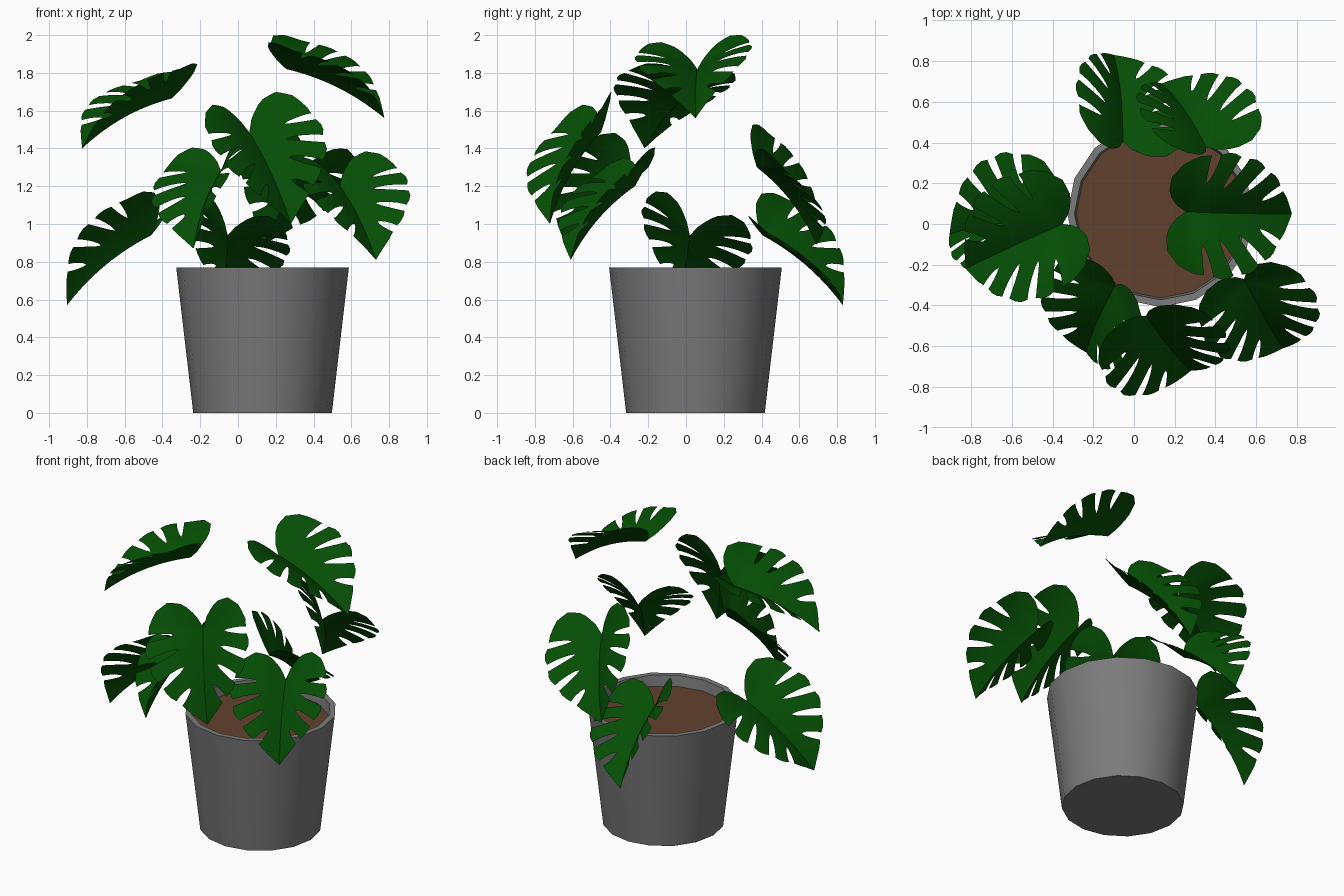
import bpy, bmesh, math
from mathutils import Vector, Matrix

if "Cube" in bpy.data.objects:
    bpy.data.objects.remove(bpy.data.objects["Cube"])


def material(name, rgb):
    m = bpy.data.materials.new(name)
    m.diffuse_color = (*rgb, 1)
    m.use_nodes = True
    m.node_tree.nodes["Principled BSDF"].inputs["Base Color"].default_value = m.diffuse_color
    return m


GREEN = material("leaf green", (0.0015, 0.076, 0.0015))
GREY = material("pot grey", (0.2, 0.2, 0.2))
BROWN = material("soil brown", (0.12, 0.053, 0.026))
CX, CY = 0.13, 0.05          # pot axis
SIDES = 16


def finish(bm, name, mat, angle):
    me = bpy.data.meshes.new(name)
    bm.to_mesh(me)
    bm.free()
    me.materials.append(mat)
    ob = bpy.data.objects.new(name, me)
    bpy.context.collection.objects.link(ob)
    bpy.ops.object.select_all(action='DESELECT')
    ob.select_set(True)
    bpy.context.view_layer.objects.active = ob
    bpy.ops.object.shade_smooth_by_angle(angle=math.radians(angle))
    return ob


def revolve(name, profile, mat):
    """Lathe a radius/height profile around the pot axis; ends are capped."""
    bm = bmesh.new()
    rings = []
    for r, z in profile:
        rings.append([bm.verts.new((CX + r * math.cos(k * math.tau / SIDES),
                                    CY + r * math.sin(k * math.tau / SIDES), z))
                      for k in range(SIDES)])
    for a, b in zip(rings, rings[1:]):
        for k in range(SIDES):
            n = (k + 1) % SIDES
            bm.faces.new((a[k], a[n], b[n], b[k]))
    bm.faces.new(rings[0][::-1])
    bm.faces.new(rings[-1])
    bmesh.ops.recalc_face_normals(bm, faces=bm.faces[:])
    return finish(bm, name, mat, 35)


# Tapered pot with a thin rim, and the soil inside it
revolve("pot", [(0.367, 0), (0.457, 0.77), (0.422, 0.77), (0.408, 0.66)], GREY)
revolve("soil", [(0.409, 0.67), (0.413, 0.70)], BROWN)

# Half leaf outline from the stalk notch, around the lobe, to the tip
OUTLINE = [(0, 0), (-.12, .06), (-.23, .17), (-.25, .31), (-.15, .44), (.04, .52),
           (.25, .54), (.46, .50), (.64, .40), (.79, .26), (.90, .12), (1, 0)]
# Slits: position along the outline, and how far out from the midrib they start
SLITS = [(.49, .5), (.605, .42), (.72, .42), (.83, .5)]
ROWS = [0, .22, .42, .5, .56, .66, .8, .9, 1]


def outline(s):
    f = min(max(s, 0), 1) * (len(OUTLINE) - 1)
    i = min(int(f), len(OUTLINE) - 2)
    return Vector(OUTLINE[i]).lerp(Vector(OUTLINE[i + 1]), f - i)


def flat_point(s, t):
    """Point on the flat half leaf: t runs along a vein from midrib to edge."""
    mid = Vector((0.9 * (max(0, s - .25) / .75) ** 2.5, 0))
    return mid.lerp(outline(s), t)


def gap(t, start):
    """Half width of a slit: widest part way out, a little narrower at the edge."""
    f = max(0, t - start) / (1 - start)
    return 0.026 * math.sqrt(f) * (1 - 0.35 * f * f)


def leaf(name, base, tip, roll):
    """Folded leaf from stalk to tip; negative roll lowers the right wing."""
    base, tip = Vector(base), Vector(tip)
    length = (tip - base).length
    ax = (tip - base).normalized()
    up = Vector((0, 0, 1))
    normal = (up - ax * up.dot(ax)).normalized()
    normal = Matrix.Rotation(-math.radians(roll), 3, ax) @ normal
    side = normal.cross(ax)

    def place(p, sign):
        u, v = p
        h = 0.77 * v - 0.58 * v * v              # folded wings
        h += 0.24 * u * (1 - u) if u > 0 else 0  # arched midrib
        return base + length * (ax * u + side * v * sign + normal * h)

    bm = bmesh.new()
    stops = [(0, 2)] + SLITS + [(1, 2)]        # start of 2 means no slit there
    for sign in (1, -1):
        for (s0, a0), (s1, a1) in zip(stops, stops[1:]):
            n = max(3, round((s1 - s0) / .04))
            grid = []
            for t in ROWS:
                g0 = gap(t, a0) if a0 < 1 else 0
                g1 = gap(t, a1) if a1 < 1 else 0
                row = []
                for k in range(n + 1):
                    s = s0 + g0 + (s1 - g1 - s0 - g0) * k / n
                    corner = (k == 0 and a0 < 1) or (k == n and a1 < 1)
                    tt = 0.97 if corner and t == 1 else t
                    row.append(bm.verts.new(place(flat_point(s, tt), sign)))
                grid.append(row)
            for ra, rb in zip(grid, grid[1:]):
                for k in range(n):
                    q = (ra[k], ra[k + 1], rb[k + 1], rb[k])
                    bm.faces.new(q if sign < 0 else q[::-1])
    bmesh.ops.remove_doubles(bm, verts=bm.verts[:], dist=0.0008)
    # face every panel to the upper side of the leaf
    bm.normal_update()
    for f in bm.faces:
        if f.normal.dot(normal) < 0:
            f.normal_flip()
    return finish(bm, name, GREEN, 60)


# Leaves: stalk end and tip of each midrib, then roll in degrees
LEAVES = {
    "leaf_high_right": ((.255, .06, 1.82), (.775, .05, 1.56), -6),
    "leaf_high_left": ((-.35, .00, 1.665), (-.825, -.22, 1.40), -7),
    "leaf_low_left": ((-.46, .02, .94), (-.905, -.05, .57), -25),
    "leaf_low_back": ((-.055, .405, .94), (-.10, .83, .57), -26),
    "leaf_back_right": ((.355, .375, 1.30), (.135, .69, .89), -32),
    "leaf_front_left": ((-.09, -.30, 1.28), (-.235, -.63, .87), -20),
    "leaf_front_middle": ((.06, -.45, 1.485), (.28, -.72, 1.00), -18),
    "leaf_front_right": ((.54, -.27, 1.20), (.73, -.61, .81), -8),
}
for name, (base, tip, roll) in LEAVES.items():
    leaf(name, base, tip, roll)
